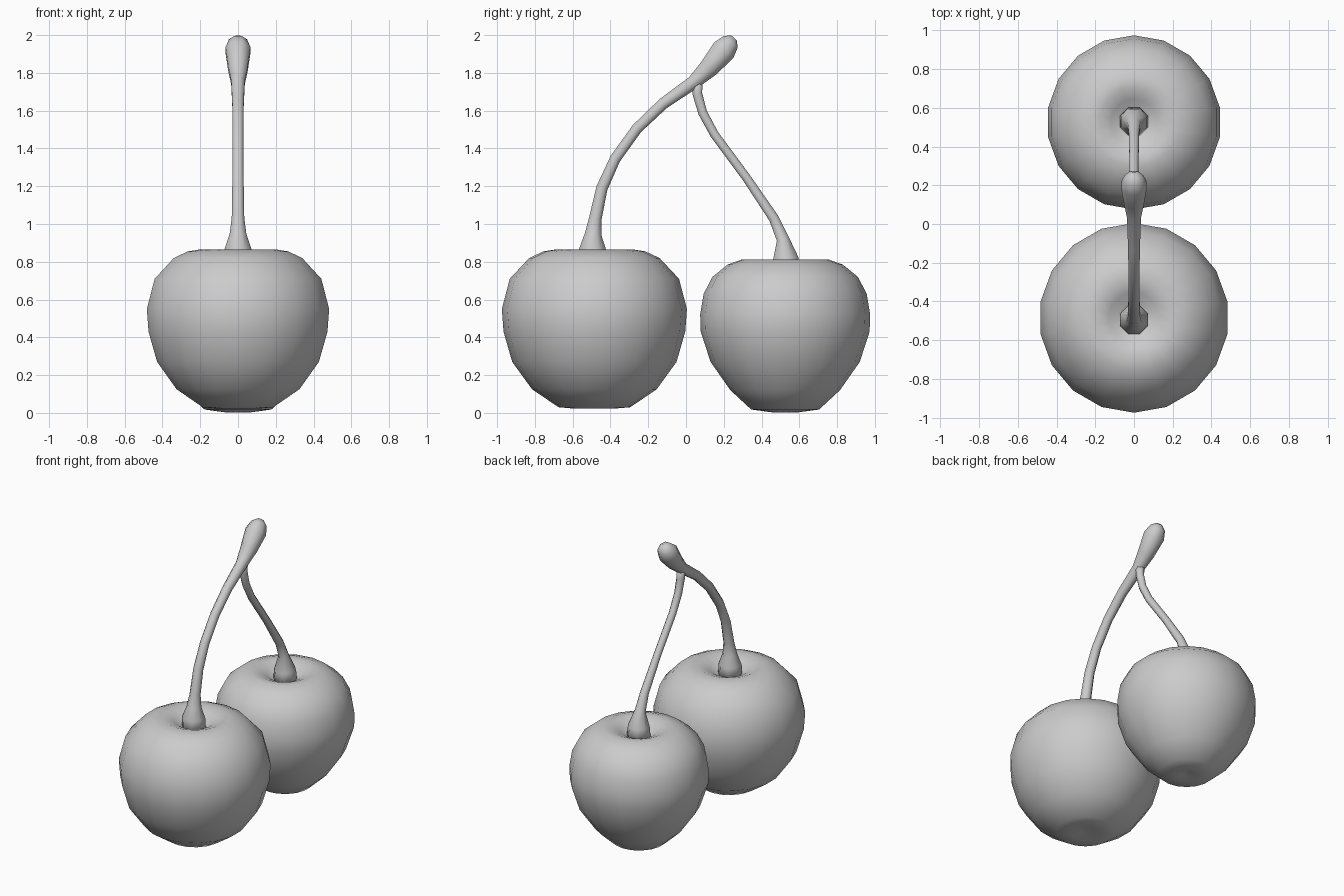
import bpy, bmesh, math
from mathutils import Vector

if "Cube" in bpy.data.objects:
    bpy.data.objects.remove(bpy.data.objects["Cube"])


def make_object(name, rings):
    """Skin a list of closed rings, capping both ends."""
    bm = bmesh.new()
    loops = [[bm.verts.new(p) for p in ring] for ring in rings]
    n = len(loops[0])
    for a, b in zip(loops, loops[1:]):
        for i in range(n):
            j = (i + 1) % n
            bm.faces.new((a[i], a[j], b[j], b[i]))
    bm.faces.new(loops[0][::-1])
    bm.faces.new(loops[-1])
    bmesh.ops.recalc_face_normals(bm, faces=bm.faces)
    for f in bm.faces:
        f.smooth = True
    mesh = bpy.data.meshes.new(name)
    bm.to_mesh(mesh)
    bm.free()
    ob = bpy.data.objects.new(name, mesh)
    bpy.context.collection.objects.link(ob)
    return ob


def ring_angles(n):
    return [2 * math.pi * (i + 0.5) / n for i in range(n)]


def cherry(name, y, profile, sides=18):
    """Revolve a (radius, z) profile about a vertical axis."""
    return make_object(name, [[Vector((r * math.cos(a), y + r * math.sin(a), z))
                               for a in ring_angles(sides)] for r, z in profile])


def stem(name, path, sides=8):
    """Tapered tube along (y, z, radius) points in the x = 0 plane."""
    pts = [Vector((0, y, z)) for y, z, r in path]
    rings = []
    for i, (y, z, r) in enumerate(path):
        t = (pts[min(i + 1, len(pts) - 1)] - pts[max(i - 1, 0)]).normalized()
        side = Vector((0, t.z, -t.y))
        rings.append([pts[i] + Vector((r * math.cos(a), 0, 0)) + side * r * math.sin(a)
                      for a in ring_angles(sides)])
    return make_object(name, rings)


# Large front cherry, dimpled at the top and slightly at the base
cherry("large_cherry", -0.485, [
    (0.04, 0.035), (0.10, 0.022), (0.19, 0.03), (0.33, 0.125), (0.435, 0.27),
    (0.481, 0.43), (0.49, 0.55), (0.448, 0.71), (0.345, 0.82), (0.27, 0.855),
    (0.20, 0.866), (0.13, 0.84), (0.07, 0.80), (0.02, 0.79)])

# Small back cherry
cherry("small_cherry", 0.525, [
    (0.03, 0.015), (0.07, 0.003), (0.18, 0.018), (0.29, 0.12), (0.395, 0.27),
    (0.447, 0.43), (0.45, 0.52), (0.432, 0.63), (0.385, 0.72), (0.305, 0.785),
    (0.23, 0.812), (0.18, 0.81), (0.12, 0.785), (0.07, 0.75), (0.02, 0.74)])

# Main stem: flared foot, curved shaft, knobbed end
stem("main_stem", [
    (-0.495, 0.78, 0.08), (-0.495, 0.87, 0.076), (-0.492, 0.945, 0.048),
    (-0.48, 1.03, 0.036), (-0.445, 1.19, 0.033), (-0.375, 1.345, 0.031),
    (-0.26, 1.505, 0.031), (-0.12, 1.638, 0.033), (0.04, 1.75, 0.039),
    (0.12, 1.825, 0.056), (0.20, 1.92, 0.071), (0.237, 1.965, 0.052),
    (0.255, 1.985, 0.02)])

# Side stem joining under the main stem
stem("side_stem", [
    (0.53, 0.73, 0.08), (0.528, 0.82, 0.072), (0.513, 0.92, 0.036),
    (0.465, 1.03, 0.029), (0.32, 1.245, 0.025), (0.15, 1.475, 0.025),
    (0.088, 1.59, 0.026), (0.06, 1.69, 0.028), (0.06, 1.77, 0.03)])
